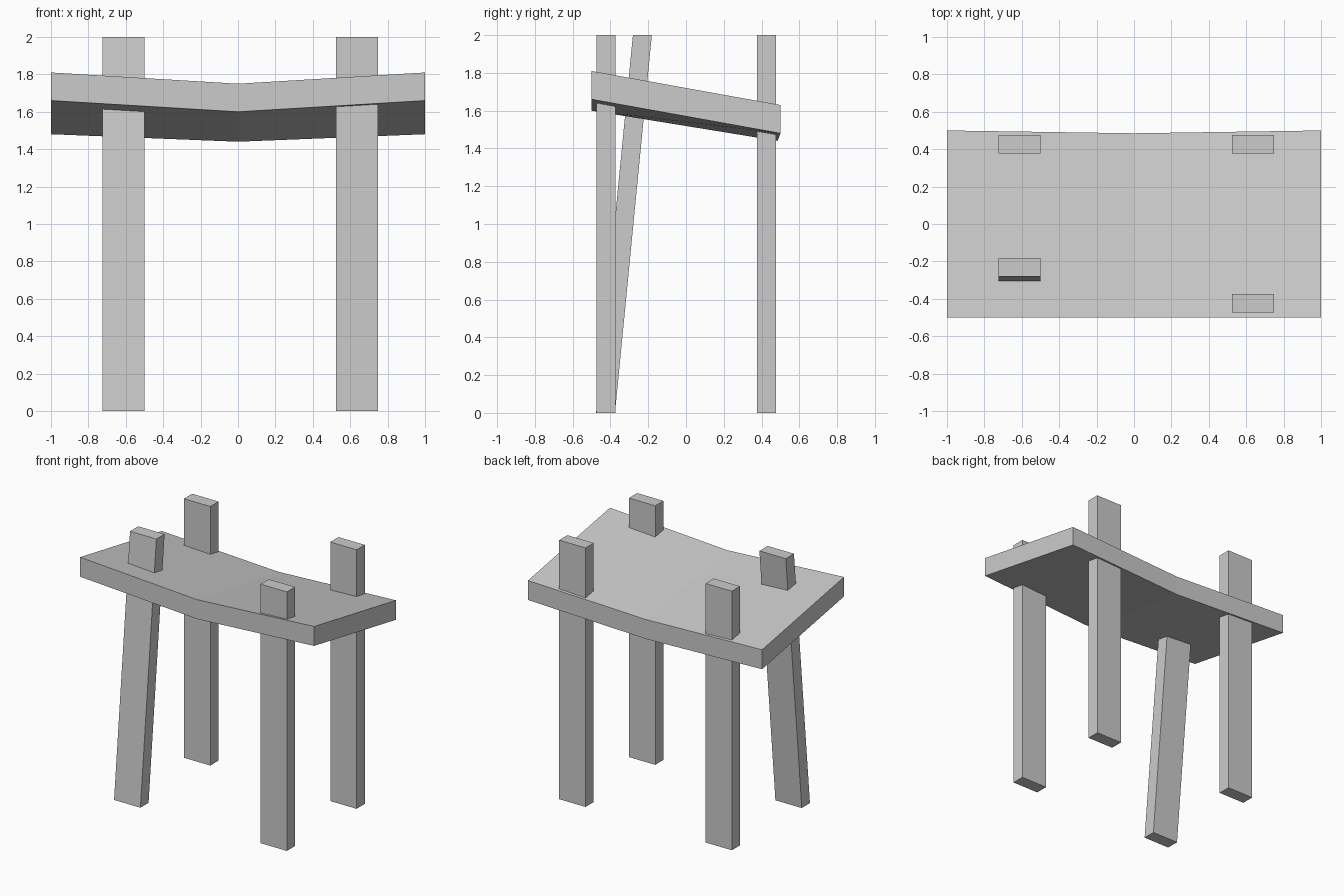
import bpy

if "Cube" in bpy.data.objects:
    bpy.data.objects.remove(bpy.data.objects["Cube"])


def make_mesh(name, verts, faces):
    mesh = bpy.data.meshes.new(name)
    mesh.from_pydata(verts, [], faces)
    mesh.update()
    obj = bpy.data.objects.new(name, mesh)
    bpy.context.collection.objects.link(obj)
    return obj


# Seat: tilted slab with a shallow valley along the middle
THICK = 0.15
front = [(-1, -0.5, 1.81), (0, -0.5, 1.75), (1, -0.5, 1.81)]
back = [(-1, 0.5, 1.63), (0, 0.485, 1.59), (1, 0.5, 1.63)]
top = front + back
bottom = [(x, y, z - THICK) for x, y, z in top]
faces = [(0, 6, 9, 3), (2, 5, 11, 8)]  # end faces
for i in (0, 1):
    faces += [(i, i + 1, i + 4, i + 3), (i + 6, i + 9, i + 10, i + 7),
              (i, i + 6, i + 7, i + 1), (i + 3, i + 4, i + 10, i + 9)]
make_mesh("seat", top + bottom, faces)


# Legs: posts running through the seat, optionally leaning in y
def leg(name, x, y, lean=0.0, width=0.225, depth=0.1, height=2.0):
    w, d = width / 2, depth / 2
    verts = [(x + sx * w, y + sy * d + s, z)
             for z, s in ((0, 0), (height, lean))
             for sx, sy in ((-1, -1), (1, -1), (1, 1), (-1, 1))]
    sides = [(i, (i + 1) % 4, (i + 1) % 4 + 4, i + 4) for i in range(4)]
    make_mesh(name, verts, sides + [(3, 2, 1, 0), (4, 5, 6, 7)])


leg("back_left_leg", -0.613, 0.427)
leg("back_right_leg", 0.637, 0.427)
leg("front_right_leg", 0.637, -0.424)
leg("front_left_leg", -0.613, -0.426, lean=0.195)
